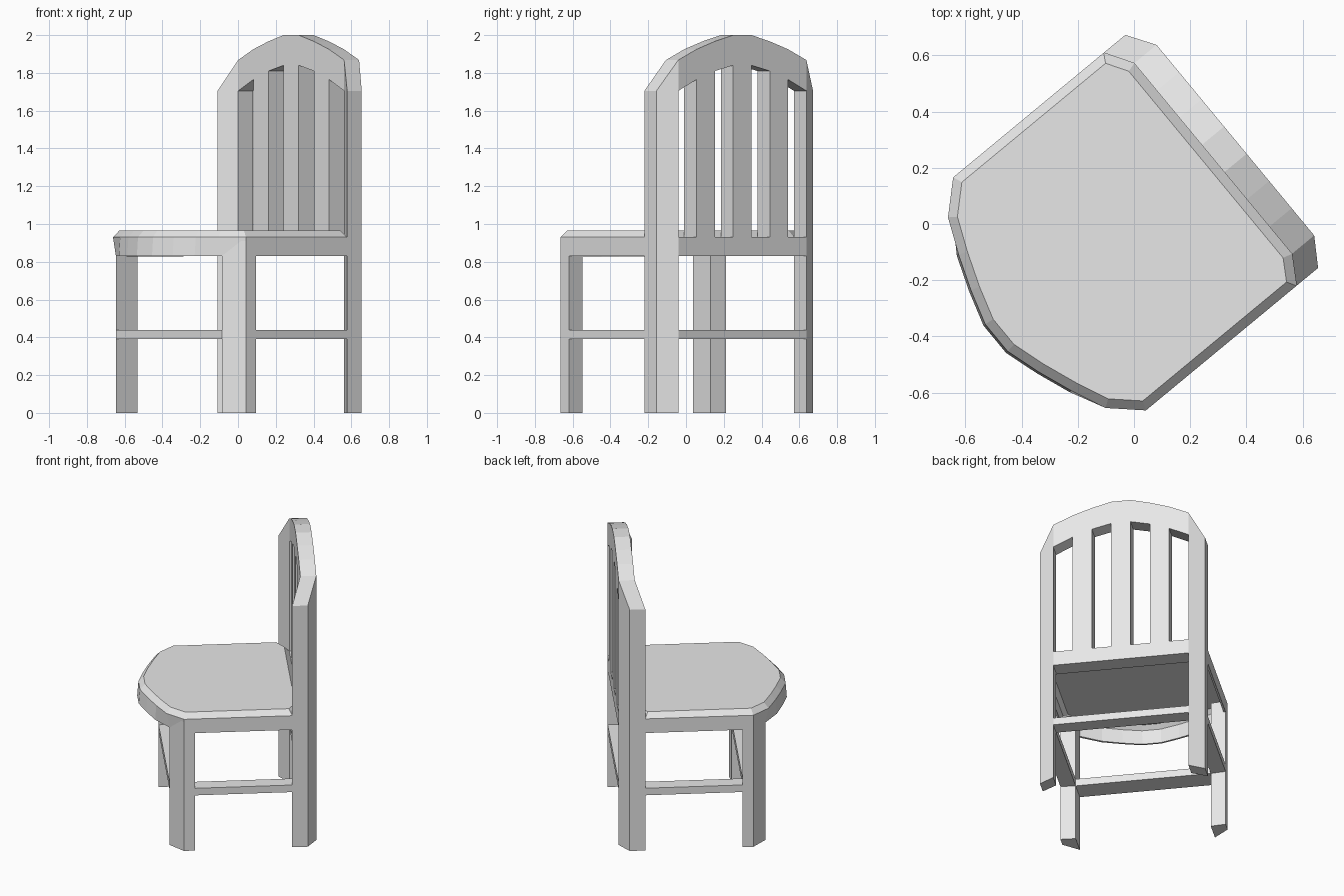
import bpy, bmesh
from mathutils import Matrix, Vector
from math import radians

if "Cube" in bpy.data.objects:
    bpy.data.objects.remove(bpy.data.objects["Cube"], do_unlink=True)

grey = bpy.data.materials.new("plain_grey")
grey.use_nodes = True
COLOUR = (0.8, 0.8, 0.8, 1)
grey.diffuse_color = COLOUR
grey.node_tree.nodes["Principled BSDF"].inputs["Base Color"].default_value = COLOUR

TURN = Matrix.Rotation(radians(-50.4), 4, "Z")   # the chair stands turned
INNER, OUTER = 0.44, 0.538                       # half widths of the frame
BACK, FRONT = 0.468, 0.365                       # back panel depth
SEAT_LOW, SEAT_MID, SEAT_TOP = 0.83, 0.93, 0.965


def finish(name, bm):
    bmesh.ops.recalc_face_normals(bm, faces=bm.faces)
    bm.transform(TURN)
    mesh = bpy.data.meshes.new(name)
    bm.to_mesh(mesh)
    bm.free()
    mesh.materials.append(grey)
    obj = bpy.data.objects.new(name, mesh)
    bpy.context.collection.objects.link(obj)
    return obj


def prism(name, outline, low, high):
    """Upright prism; high is one height or one per corner."""
    bm = bmesh.new()
    tops = high if isinstance(high, list) else [high] * len(outline)
    a = [bm.verts.new((x, y, low)) for x, y in outline]
    b = [bm.verts.new((x, y, z)) for (x, y), z in zip(outline, tops)]
    bm.faces.new(a)
    bm.faces.new(b)
    for i in range(len(a)):
        j = (i + 1) % len(a)
        bm.faces.new((a[i], a[j], b[j], b[i]))
    return finish(name, bm)


# Legs, posts and side stretchers, mirrored
for side, s in (("left", 1), ("right", -1)):
    post = [(s * OUTER, 0.305), (s * OUTER, 0.405), (s * INNER, BACK), (s * INNER, FRONT)]
    prism(side + "_back_post", post, 0, [1.705, 1.705, 1.868, 1.868])
    leg = [(s * OUTER, -0.39), (s * OUTER, -0.32), (s * INNER, -0.328), (s * INNER, -0.475)]
    prism(side + "_front_leg", leg, 0, 0.91)
    bar = [(s * OUTER, -0.32), (s * OUTER, 0.305), (s * INNER, FRONT), (s * INNER, -0.328)]
    prism(side + "_stretcher", bar, 0.39, 0.44)

# Front and back stretchers
for name, y0, y1 in (("front_stretcher", -0.475, -0.328), ("back_stretcher", FRONT, BACK)):
    prism(name, [(-INNER, y0), (INNER, y0), (INNER, y1), (-INNER, y1)], 0.39, 0.44)

# Back panel: lower rail, three slats and an arched head, as a grid with four gaps
under = [1.705, 1.765, 1.81, 1.84]
crest = [1.868, 1.925, 1.967, 2.0]
under += under[::-1]
crest += crest[::-1]
step = 2 * INNER / 7
bm = bmesh.new()
columns = []
for i in range(8):
    x = -INNER + i * step
    heights = (SEAT_LOW, SEAT_MID, under[i], crest[i])
    columns.append([bm.verts.new((x, FRONT, z)) for z in heights])
for i in range(7):
    p, q = columns[i], columns[i + 1]
    for row in range(3):
        if row == 1 and i % 2 == 0:
            continue
        bm.faces.new((p[row], q[row], q[row + 1], p[row + 1]))
new = bmesh.ops.extrude_face_region(bm, geom=bm.faces[:], use_keep_orig=True)["geom"]
for v in new:
    if isinstance(v, bmesh.types.BMVert):
        v.co.y = BACK
finish("back_panel", bm)

# Seat: bowed front, bevelled top, hollow underneath
half = [(INNER, FRONT), (OUTER, 0.305), (OUTER, -0.39), (INNER, -0.495)]
half += [(INNER - k * step, y) for k, y in ((1, -0.55), (2, -0.597), (3, -0.635))]
outline = half + [(-x, y) for x, y in reversed(half)]
bm = bmesh.new()
low = []
for x, y in outline:
    shift = 0
    if y < -0.45:
        shift = 0.02 if abs(x) > 0.4 else -0.008
    low.append(bm.verts.new((x, y + shift, SEAT_LOW)))
mid = [bm.verts.new((x, y, SEAT_MID)) for x, y in outline]
for i in range(len(mid)):
    j = (i + 1) % len(mid)
    bm.faces.new((low[j], low[i], mid[i], mid[j]))
top = bm.faces.new(mid)
bmesh.ops.recalc_face_normals(bm, faces=bm.faces)
bmesh.ops.inset_region(bm, faces=[top], thickness=0.033, use_even_offset=True)
for v in top.verts:
    v.co.z = SEAT_TOP
seat = finish("seat", bm)
# An open shell may face either way, so the top decides its direction
if max(seat.data.polygons, key=lambda f: f.area).normal.z < 0:
    seat.data.flip_normals()
shell = seat.modifiers.new("thickness", "SOLIDIFY")
shell.thickness = 0.015
shell.offset = -1
